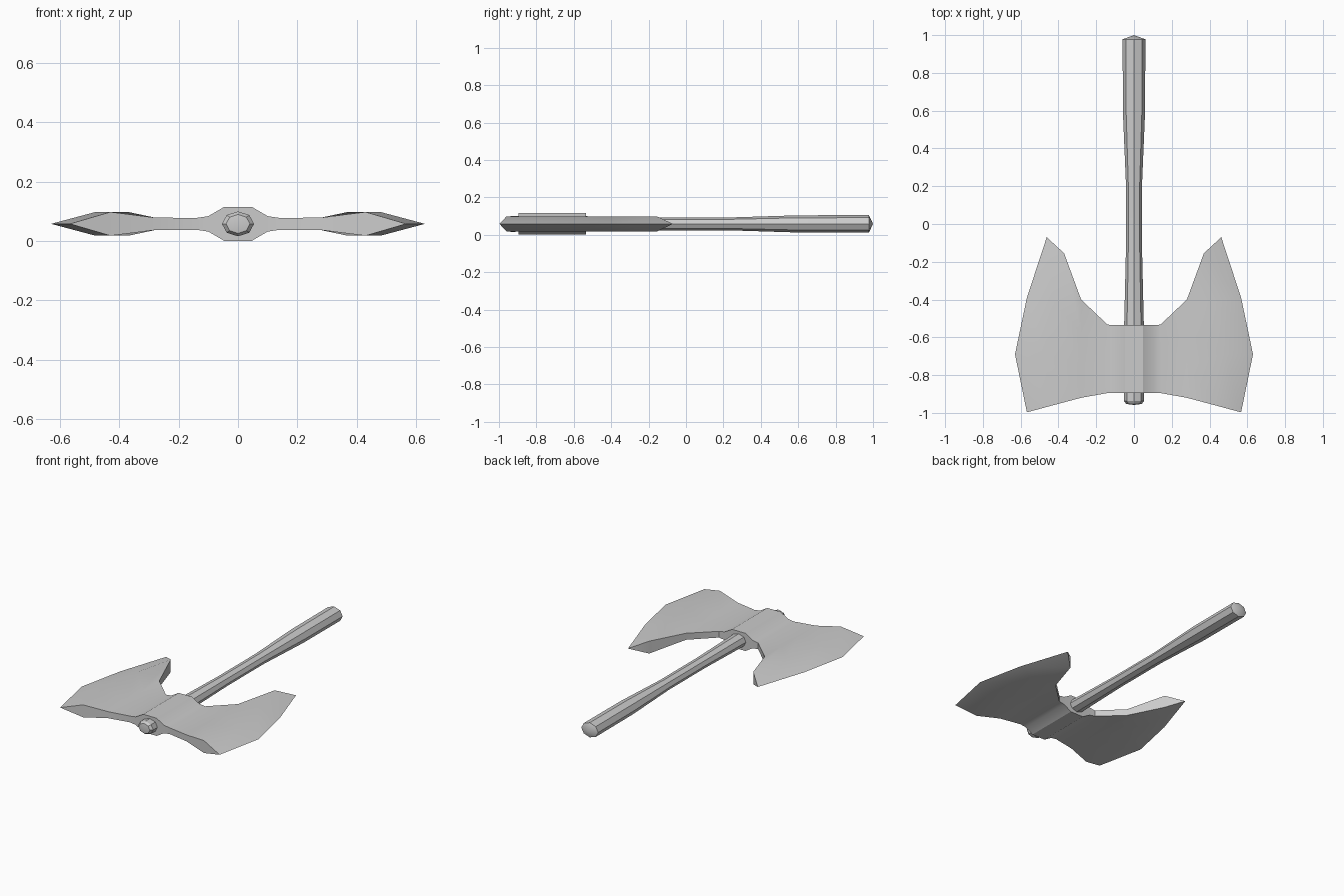
import bpy, bmesh, math

if "Cube" in bpy.data.objects:
    bpy.data.objects.remove(bpy.data.objects["Cube"])

ZC = 0.058  # height of the centre plane


def finish(bm, name):
    bmesh.ops.remove_doubles(bm, verts=bm.verts, dist=1e-5)
    bmesh.ops.recalc_face_normals(bm, faces=bm.faces)
    mesh = bpy.data.meshes.new(name)
    bm.to_mesh(mesh)
    bm.free()
    ob = bpy.data.objects.new(name, mesh)
    bpy.context.collection.objects.link(ob)
    bpy.ops.object.select_all(action='DESELECT')
    ob.select_set(True)
    bpy.context.view_layer.objects.active = ob
    bpy.ops.object.shade_smooth_by_angle(angle=math.radians(30))
    return ob


# Handle: octagonal loft along y, (y, half width, half height)
sections = [(-0.953, 0.040, 0.032), (-0.938, 0.054, 0.042), (-0.53, 0.052, 0.041),
            (-0.15, 0.043, 0.034), (0.22, 0.043, 0.034), (0.60, 0.059, 0.046),
            (0.978, 0.060, 0.047)]
bm = bmesh.new()
rings = [[bm.verts.new((rx * math.cos(i * math.pi / 4), y, ZC + rz * math.sin(i * math.pi / 4)))
          for i in range(8)] for y, rx, rz in sections]
for a, b in zip(rings, rings[1:]):
    for i in range(8):
        j = (i + 1) % 8
        bm.faces.new((a[i], a[j], b[j], b[i]))
for ring, y in ((rings[0], -0.958), (rings[-1], 1.0)):
    tip = bm.verts.new((0, y, ZC))
    for i in range(8):
        bm.faces.new((ring[i], ring[(i + 1) % 8], tip))
finish(bm, "handle")


# Axe head: columns of four points from handle side to far side, with half thickness
def column(x, y0, y1, h):
    return [(x, y0 + (y1 - y0) * t) for t in (0, 1 / 3, 2 / 3, 1)], h


half = [column(0.047, -0.535, -0.895, 0.057),
        column(0.10, -0.535, -0.895, 0.026),
        column(0.14, -0.533, -0.895, 0.020),
        column(0.28, -0.40, -0.92, 0.021),
        ([(0.37, -0.155), (0.43, -0.41), (0.48, -0.69), (0.43, -0.96)], 0.040),
        ([(0.462, -0.07), (0.567, -0.39), (0.63, -0.69), (0.567, -0.997)], 0.0)]
cols = [([(-x, y) for x, y in pts], h) for pts, h in reversed(half)] + half

bm = bmesh.new()
sides = [[[bm.verts.new((x, y, ZC + s * h)) for x, y in pts] for pts, h in cols] for s in (1, -1)]
top, bottom = sides
for c in range(len(cols) - 1):
    for grid in sides:
        for r in range(3):
            bm.faces.new((grid[c][r], grid[c + 1][r], grid[c + 1][r + 1], grid[c][r + 1]))
    for r in (0, 3):
        bm.faces.new((top[c][r], top[c + 1][r], bottom[c + 1][r], bottom[c][r]))
finish(bm, "axe_head")
